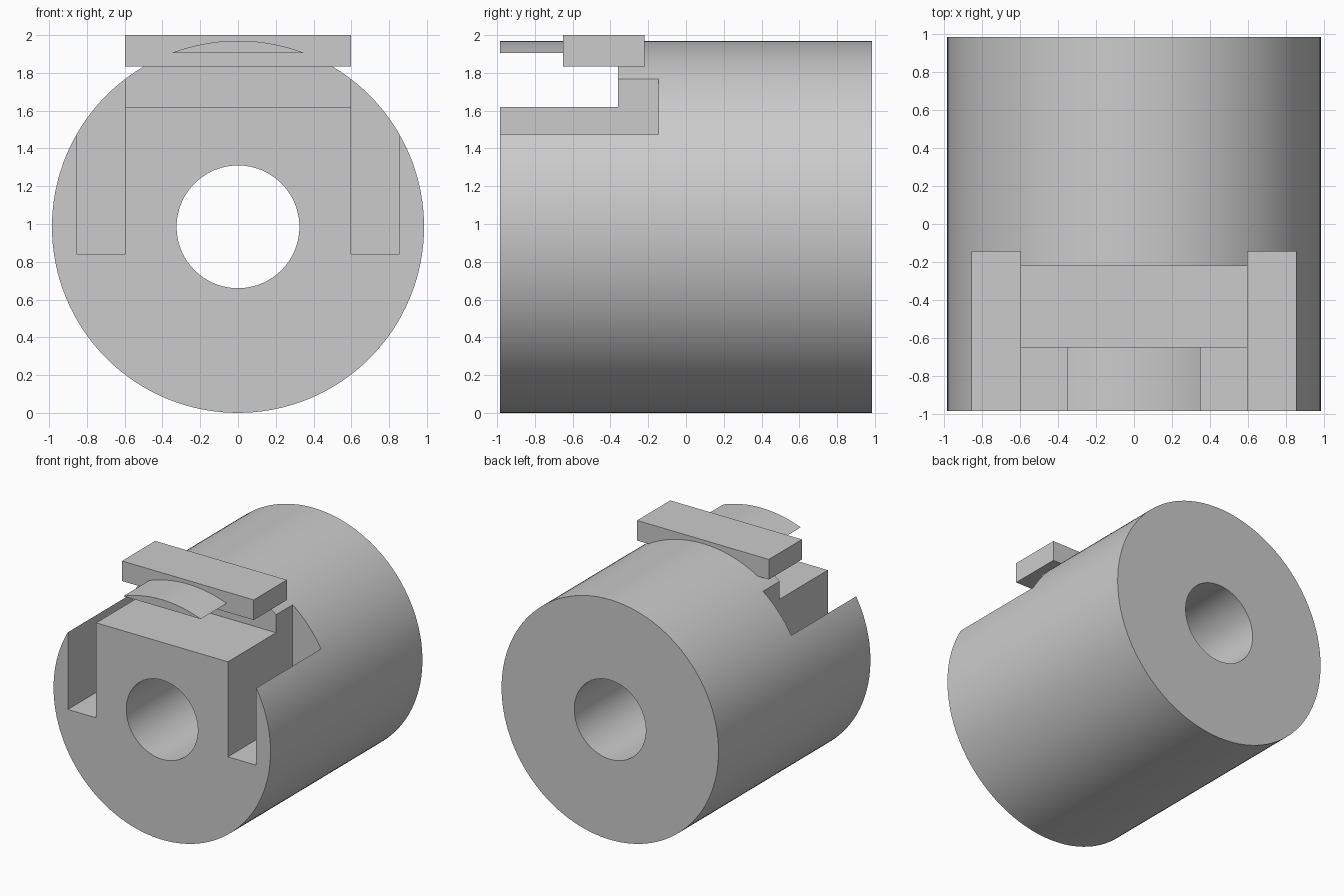
import bpy, math

if "Cube" in bpy.data.objects:
    bpy.data.objects.remove(bpy.data.objects["Cube"])

R = 0.985  # barrel radius and half length


def box(name, x, y, z):
    """Box from (min, max) ranges along each axis."""
    bpy.ops.mesh.primitive_cube_add(size=1, location=[sum(r) / 2 for r in (x, y, z)])
    ob = bpy.context.object
    ob.name = name
    ob.scale = [r[1] - r[0] for r in (x, y, z)]
    bpy.ops.object.transform_apply(location=True, rotation=False, scale=True)
    return ob


def cylinder(name, radius, length, sides):
    """Cylinder lying along y on the barrel axis."""
    bpy.ops.mesh.primitive_cylinder_add(vertices=sides, radius=radius, depth=length,
                                        location=(0, 0, R), rotation=(math.pi / 2, 0, 0))
    ob = bpy.context.object
    ob.name = name
    bpy.ops.object.transform_apply(location=True, rotation=True, scale=True)
    return ob


def cut(target, cutter):
    """Subtract the cutter and remove it."""
    bpy.context.view_layer.objects.active = target
    mod = target.modifiers.new("cut", 'BOOLEAN')
    mod.operation = 'DIFFERENCE'
    mod.solver = 'EXACT'
    mod.object = cutter
    bpy.ops.object.modifier_apply(modifier=mod.name)
    bpy.data.objects.remove(cutter, do_unlink=True)


# Barrel with a through bore
barrel = cylinder("barrel", R, 2 * R, 128)
cut(barrel, cylinder("bore_cutter", 0.325, 3, 96))

# Side slots, open at the front and top
for s in (-1, 1):
    cut(barrel, box("slot_cutter", sorted((s * 0.598, s * 0.855)), (-1.5, -0.145), (0.84, 2.5)))

# Gap between the slots, leaving a thin sliver of the barrel above it
cut(barrel, box("gap_cutter", (-0.7, 0.7), (-1.5, -0.36), (1.62, 1.905)))

# Flat bar across the top
box("top_bar", (-0.598, 0.598), (-0.65, -0.22), (1.835, 2.0))

# Smooth round walls with crisp edges
bpy.ops.object.select_all(action='DESELECT')
barrel.select_set(True)
bpy.context.view_layer.objects.active = barrel
bpy.ops.object.shade_smooth_by_angle(angle=math.radians(20))
